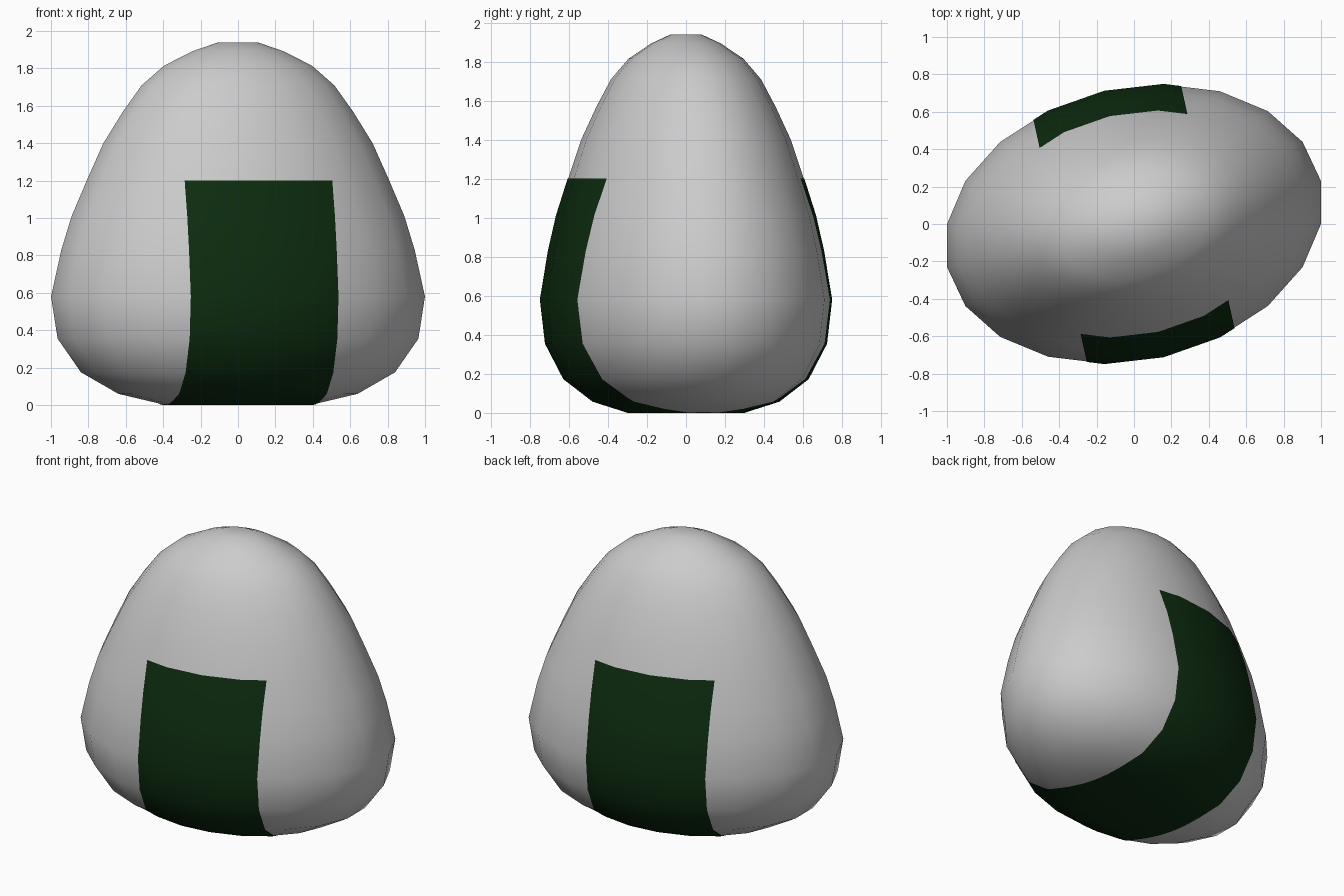
import bpy, bmesh
from math import cos, sin, radians
from mathutils import Vector

if "Cube" in bpy.data.objects:
    bpy.data.objects.remove(bpy.data.objects["Cube"])

SIDES = 20
# (half width, height) of each ring, bottom to top
PROFILE = [(0.40, 0.0), (0.64, 0.06), (0.84, 0.175), (0.965, 0.355), (1.0, 0.58),
           (0.945, 0.83), (0.89, 1.01), (0.805, 1.21), (0.72, 1.40), (0.615, 1.57),
           (0.515, 1.71), (0.395, 1.815), (0.24, 1.893), (0.11, 1.938)]


def ball_mesh():
    """Rounded body: stacked slanted ellipses, capped at both ends."""
    bm = bmesh.new()
    rings = []
    for r, z in PROFILE:
        ring = []
        for i in range(SIDES):
            t = radians(9 + 18 * i)
            ring.append(bm.verts.new((1.012 * r * cos(t),
                                      0.746 * r * sin(t + radians(9)), z)))
        rings.append(ring)
    for a, b in zip(rings, rings[1:]):
        for i in range(SIDES):
            j = (i + 1) % SIDES
            bm.faces.new((a[i], a[j], b[j], b[i]))
    bm.faces.new(rings[0][::-1])
    bm.faces.new(rings[-1])
    bm.normal_update()
    return bm


def finish(bm, name):
    for f in bm.faces:
        f.smooth = True
    me = bpy.data.meshes.new(name)
    bm.to_mesh(me)
    bm.free()
    ob = bpy.data.objects.new(name, me)
    bpy.context.collection.objects.link(ob)
    return ob


# Rice body, resting just above the wrap
bm = ball_mesh()
for v in bm.verts:
    v.co.z = max(v.co.z, 0.003)
finish(bm, "rice_body")

# Seaweed strip: the same skin, a hair outside, trimmed to a band
bm = ball_mesh()
for v in bm.verts:
    v.co += v.normal * 0.003
    v.co.z = max(v.co.z, 0.0)
across = Vector((0.9766, 0.215, 0))
cuts = [(across * 0.405, across), (across * -0.405, -across),
        (Vector((0, 0, 1.2)), Vector((0, 0, 1)))]
for co, no in cuts:
    bmesh.ops.bisect_plane(bm, geom=bm.verts[:] + bm.edges[:] + bm.faces[:],
                           plane_co=co, plane_no=no, clear_outer=True)
strip = finish(bm, "seaweed_strip")

green = bpy.data.materials.new("dark_green")
green.diffuse_color = (0.004, 0.025, 0.005, 1)
green.use_nodes = True
green.node_tree.nodes["Principled BSDF"].inputs["Base Color"].default_value = green.diffuse_color
strip.data.materials.append(green)
